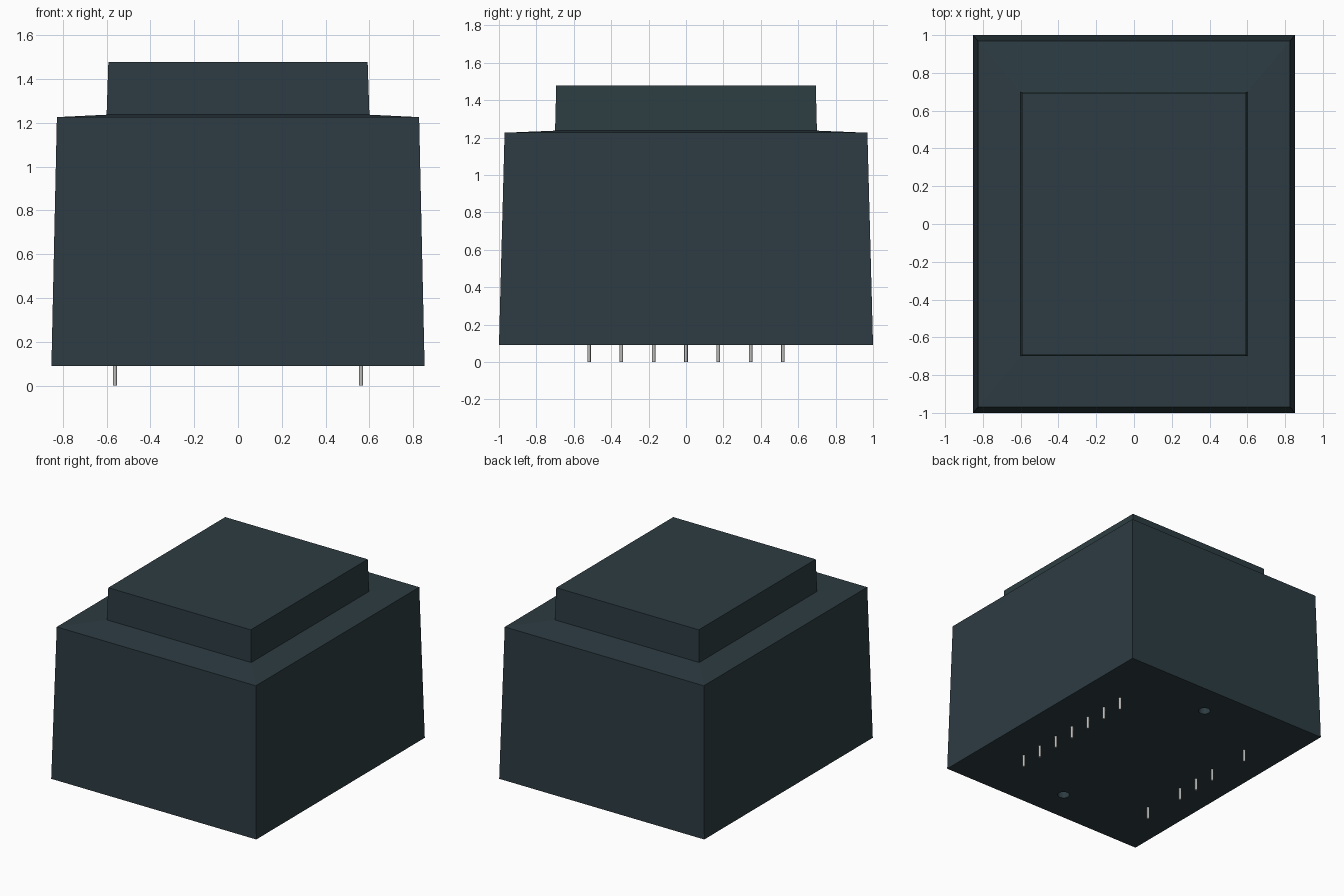
import bpy, bmesh, math

cube = bpy.data.objects.get("Cube")
if cube:
    bpy.data.objects.remove(cube, do_unlink=True)


def material(name, rgb, metallic=0.0):
    m = bpy.data.materials.new(name)
    m.use_nodes = True
    m.diffuse_color = (*rgb, 1)
    bsdf = m.node_tree.nodes["Principled BSDF"]
    bsdf.inputs["Base Color"].default_value = (*rgb, 1)
    return m


slate = material("dark slate plastic", (0.026, 0.045, 0.054))
tin = material("tinned metal", (0.50, 0.50, 0.49))

BASE_Z = 0.09


def finish(name, bm, mat):
    bmesh.ops.recalc_face_normals(bm, faces=bm.faces)
    me = bpy.data.meshes.new(name)
    bm.to_mesh(me)
    bm.free()
    me.materials.append(mat)
    ob = bpy.data.objects.new(name, me)
    bpy.context.collection.objects.link(ob)
    return ob


def stacked_block(name, rings, mat):
    """Closed block through rectangles given as (half x, half y, z)."""
    bm = bmesh.new()
    loops = [[bm.verts.new((sx * hx, sy * hy, z))
              for sx, sy in ((-1, -1), (1, -1), (1, 1), (-1, 1))]
             for hx, hy, z in rings]
    for a, b in zip(loops, loops[1:]):
        for i in range(4):
            j = (i + 1) % 4
            bm.faces.new((a[i], a[j], b[j], b[i]))
    bm.faces.new(loops[0][::-1])
    bm.faces.new(loops[-1])
    return finish(name, bm, mat)


def cylinder(name, x, y, z0, z1, radius, sides, mat):
    bm = bmesh.new()
    bmesh.ops.create_cone(bm, cap_ends=True, segments=sides,
                          radius1=radius, radius2=radius, depth=z1 - z0)
    bmesh.ops.translate(bm, verts=bm.verts, vec=(x, y, (z0 + z1) / 2))
    return finish(name, bm, mat)


# Tapered case with a shallow sloping shoulder and a raised cap
case = stacked_block("case", [
    (0.852, 1.0, BASE_Z),
    (0.827, 0.97, 1.226),
    (0.60, 0.70, 1.237),
    (0.592, 0.694, 1.478),
], slate)

# Two blind mounting holes in the underside
for y in (-0.76, 0.76):
    cutter = cylinder("hole_cutter", 0, y, BASE_Z - 0.1, BASE_Z + 0.3, 0.042, 12, slate)
    cutter.hide_render = True
    mod = case.modifiers.new("mounting_hole", 'BOOLEAN')
    mod.operation = 'DIFFERENCE'
    mod.solver = 'EXACT'
    mod.object = cutter
    bpy.context.view_layer.objects.active = case
    bpy.ops.object.modifier_apply(modifier=mod.name)
    bpy.data.objects.remove(cutter, do_unlink=True)

# Terminal pins: a full row on the left, a row with two gaps on the right
PITCH = 0.1728
for side, x, slots in (("left", 0.562, range(-3, 4)),
                       ("right", -0.562, (-3, -1, 0, 1, 3))):
    for n, slot in enumerate(slots, 1):
        pin = cylinder(f"{side}_pin_{n}", x, slot * PITCH, 0, BASE_Z + 0.01, 0.0095, 12, tin)
        bpy.ops.object.select_all(action='DESELECT')
        pin.select_set(True)
        bpy.context.view_layer.objects.active = pin
        bpy.ops.object.shade_smooth_by_angle(angle=math.radians(40))
